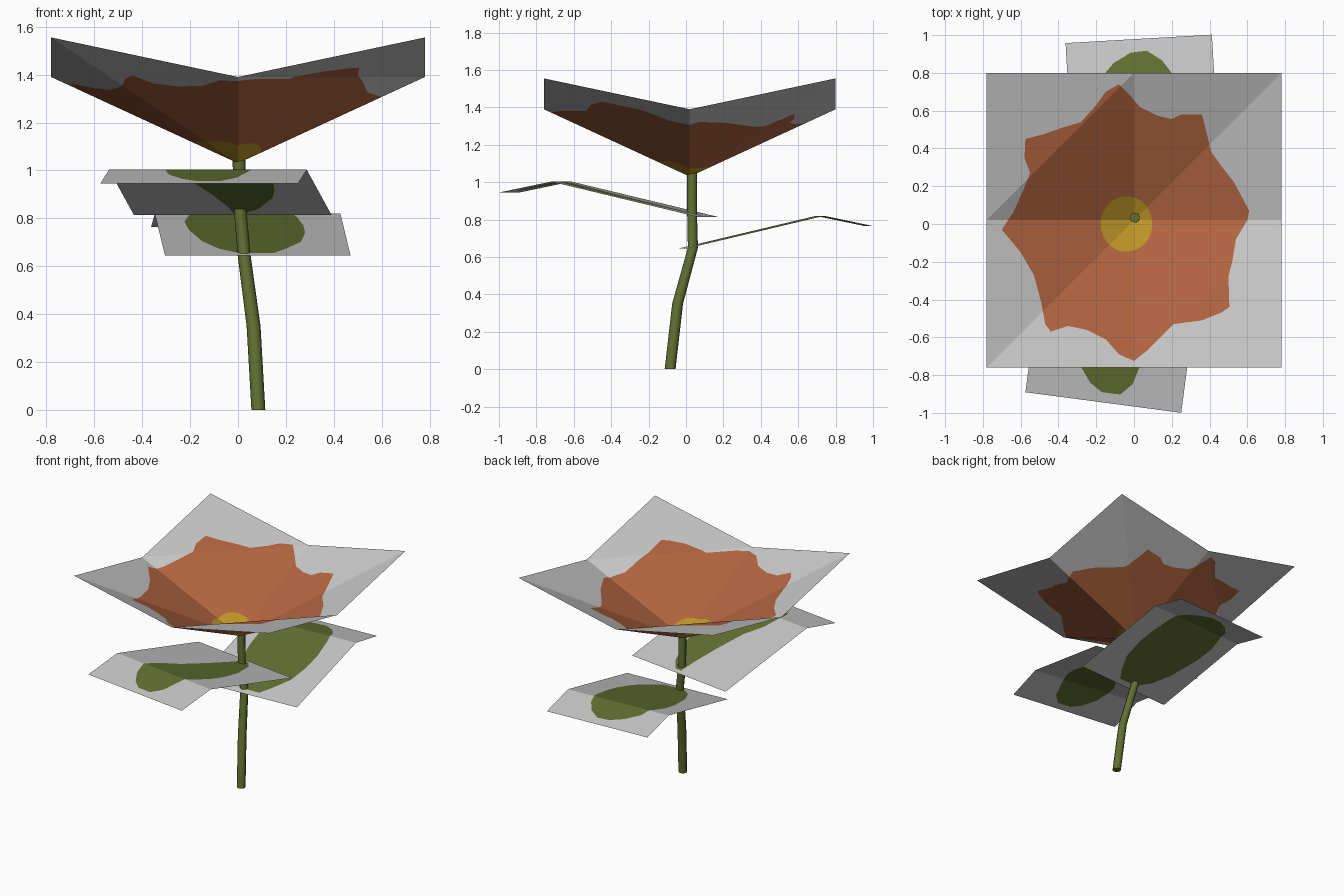
import bpy, bmesh, math
from mathutils import Vector
from mathutils.geometry import delaunay_2d_cdt

if "Cube" in bpy.data.objects:
    bpy.data.objects.remove(bpy.data.objects["Cube"])


def material(name, rgb):
    m = bpy.data.materials.new(name)
    lin = [(c / 255 / 12.92 if c < 11 else ((c / 255 + 0.055) / 1.055) ** 2.4) for c in rgb]
    m.diffuse_color = (*lin, 1)
    m.use_nodes = True
    m.node_tree.nodes["Principled BSDF"].inputs["Base Color"].default_value = m.diffuse_color
    return m


GREY = material("pale grey", (200, 200, 200))
ORANGE = material("burnt orange", (178, 101, 64))
YELLOW = material("golden yellow", (192, 150, 38))
GREEN = material("leaf green", (98, 112, 50))
STEM = material("stem green", (98, 112, 50))


def inside(p, poly):
    hit = False
    for (ax, ay), (bx, by) in zip(poly, poly[1:] + poly[:1]):
        if (ay > p[1]) != (by > p[1]) and p[0] < (bx - ax) * (p[1] - ay) / (by - ay) + ax:
            hit = not hit
    return hit


def add_object(name, bm, mats, smooth=False):
    me = bpy.data.meshes.new(name)
    bm.to_mesh(me)
    bm.free()
    for m in mats:
        me.materials.append(m)
    ob = bpy.data.objects.new(name, me)
    bpy.context.collection.objects.link(ob)
    for p in me.polygons:
        p.use_smooth = smooth
    return ob


def painted_card(name, border, folds, shapes, place, mats):
    """Flat card cut along its folds and painted outlines, then lifted by place()."""
    pts, edges = [], []
    for loop in [border] + shapes:
        n = len(pts)
        pts += [Vector(p) for p in loop]
        edges += [(n + i, n + (i + 1) % len(loop)) for i in range(len(loop))]
    for a, b in folds:
        pts += [Vector(a), Vector(b)]
        edges.append((len(pts) - 2, len(pts) - 1))
    verts, _, faces, *_ = delaunay_2d_cdt(pts, edges, [], 0, 1e-5)
    bm = bmesh.new()
    vs = [bm.verts.new(place(v.x, v.y)) for v in verts]
    for f in faces:
        c = sum((verts[i] for i in f), Vector((0, 0))) / len(f)
        face = bm.faces.new([vs[i] for i in f])
        for k, s in enumerate(shapes):
            if inside(c, s):
                face.material_index = k + 1
    bm.normal_update()
    for f in bm.faces:
        if f.normal.z < 0:
            f.normal_flip()
    return add_object(name, bm, mats)


# Blossom: a square card folded up into a shallow bowl
R, CY = 0.78, 0.02


def bowl(x, y):
    u, v = abs(x) / R, abs(y - CY) / R
    if x * (y - CY) > 0:   # folded from the centre to the corner
        z = 1.03 + 0.36 * max(u, v) + 0.165 * min(u, v)
    else:                  # folded between the edge midpoints
        z = 1.03 + 0.36 * (u + v) if u + v < 1 else 1.39 + 0.165 * (u + v - 1)
    return (x, y, z)


petals = [(-.08, .74), (-.02, .68), (.03, .62), (.12, .575), (.2, .555), (.25, .58), (.36, .58),
          (.38, .5), (.41, .38), (.46, .31), (.53, .22), (.61, .07), (.60, .02), (.54, -.08),
          (.52, -.2), (.50, -.28), (.505, -.44), (.46, -.47), (.36, -.51), (.21, -.53), (.16, -.58),
          (.07, -.67), (0, -.725), (-.08, -.69), (-.15, -.61), (-.25, -.56), (-.35, -.54),
          (-.44, -.57), (-.47, -.53), (-.49, -.42), (-.53, -.27), (-.6, -.15), (-.7, -.03),
          (-.64, .06), (-.59, .17), (-.55, .27), (-.58, .35), (-.575, .45), (-.48, .475),
          (-.38, .51), (-.28, .54), (-.2, .63), (-.15, .70)]
disc = [(-.04 + .137 * math.cos(a * math.tau / 28), .147 * math.sin(a * math.tau / 28)) for a in range(28)]
lo, hi = CY - R, CY + R
painted_card("blossom", [(-R, lo), (R, lo), (R, hi), (-R, hi)],
             [((-R, CY), (R, CY)), ((0, lo), (0, hi)), ((-R, lo), (R, hi)),
              ((0, lo), (R, CY)), ((-R, CY), (0, hi))],
             [petals, disc], bowl, [GREY, ORANGE, YELLOW])


# Leaves: cards with one cross fold, u across and v from root to tip
FOLD = 0.737


def leaf(name, root, tip, width, z_root, z_fold, z_tip, outline):
    root, tip = Vector(root), Vector(tip)
    d = (tip - root).normalized()
    side = Vector((d.y, -d.x)) * width

    def place(u, v):
        p = root.lerp(tip, v) + side * u
        if v < FOLD:
            z = z_root + (z_fold - z_root) * v / FOLD
        else:
            z = z_fold + (z_tip - z_fold) * (v - FOLD) / (1 - FOLD)
        return (p.x, p.y, z)

    painted_card(name, [(-.5, 0), (.5, 0), (.5, 1), (-.5, 1)], [((-.5, FOLD), (.5, FOLD))],
                 [outline], place, [GREY, GREEN])


leaf("back_leaf", (.0825, -.02), (.025, .98), .776, .645, .82, .765,
     [(-.1, .045), (.09, .045), (.16, .12), (.25, .24), (.285, .4), (.285, .53), (.26, .68),
      (.22, .8), (.15, .88), (.05, .935), (-.06, .93), (-.18, .88), (-.28, .8), (-.32, .7),
      (-.35, .6), (-.34, .46), (-.28, .25), (-.2, .12)])
leaf("front_leaf", (-.0225, .115), (-.1625, -.945), .832, .815, 1.003, .945,
     [(-.07, .03), (-.01, .03), (.0, .12), (.04, .3), (.1, .5), (.18, .62), (.215, .74), (.18, .83),
      (.1, .91), (.02, .95), (-.1, .95), (-.17, .89), (-.19, .83), (-.22, .74), (-.27, .63),
      (-.295, .52), (-.28, .4), (-.25, .28), (-.15, .1)])

# Stem: eight-sided tube through a few bends
bm = bmesh.new()
rings = []
for x, y, z, r in [(.085, -.085, 0, .029), (.065, -.045, .35, .029), (.025, .037, .65, .027),
                   (.008, .032, .85, .026), (.004, .033, 1.06, .027)]:
    rings.append([bm.verts.new((x + r * math.cos(a * math.tau / 8), y + r * math.sin(a * math.tau / 8), z))
                  for a in range(8)])
for a, b in zip(rings, rings[1:]):
    for i in range(8):
        j = (i + 1) % 8
        bm.faces.new((a[i], a[j], b[j], b[i]))
bm.faces.new(rings[0][::-1])
bm.faces.new(rings[-1])
stem = add_object("stem", bm, [STEM])
bpy.context.view_layer.objects.active = stem
stem.select_set(True)
bpy.ops.object.shade_smooth_by_angle(angle=math.radians(50))
